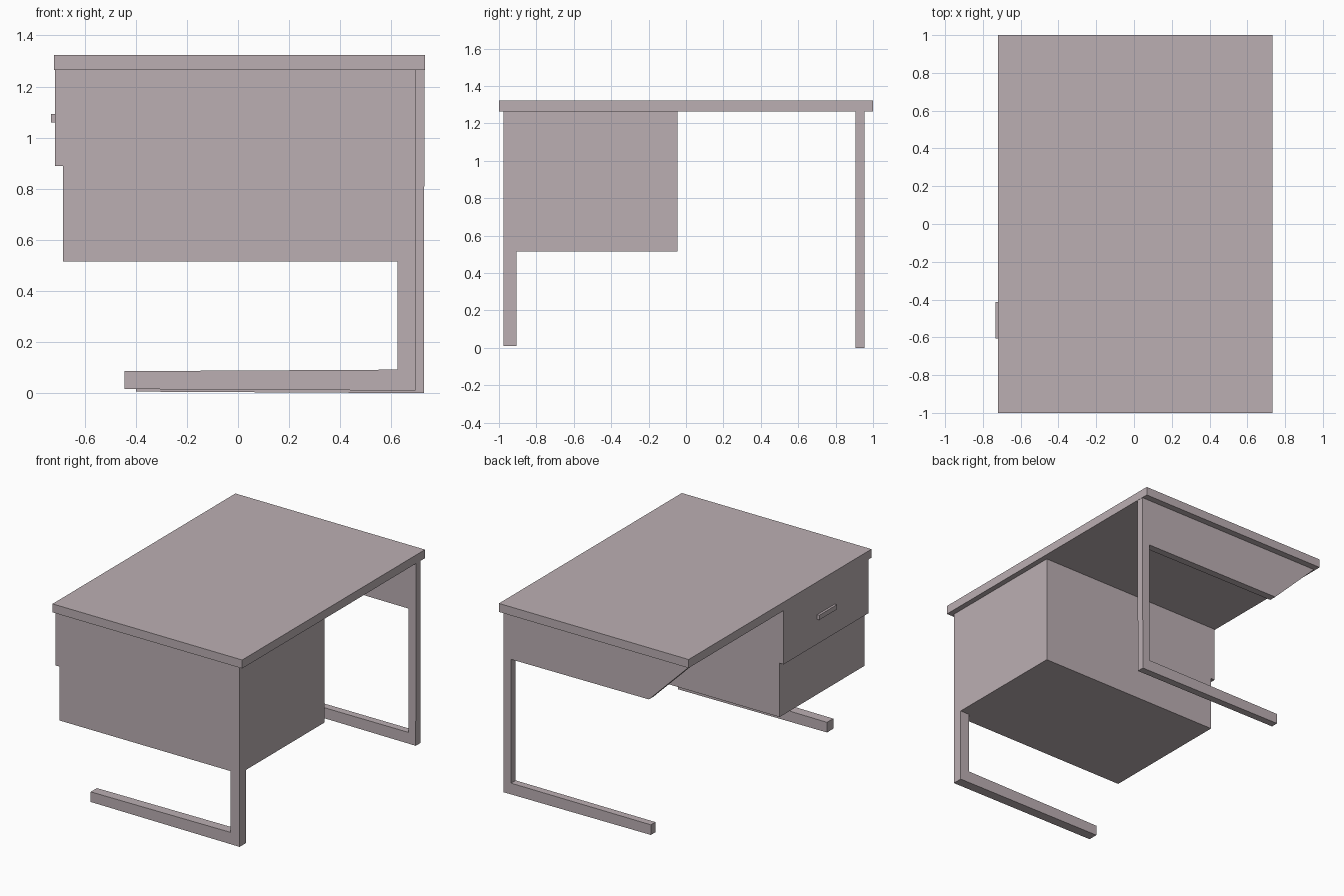
import bpy

if "Cube" in bpy.data.objects:
    bpy.data.objects.remove(bpy.data.objects["Cube"])

# Mauve-grey finish shared by every part
finish = bpy.data.materials.new("mauve_grey")
finish.diffuse_color = (0.50, 0.43, 0.45, 1.0)
finish.use_nodes = True
finish.node_tree.nodes["Principled BSDF"].inputs["Base Color"].default_value = finish.diffuse_color


def prism(name, profile, y0, y1):
    """Extrude an x-z outline along y."""
    n = len(profile)
    verts = [(x, y0, z) for x, z in profile] + [(x, y1, z) for x, z in profile]
    faces = [tuple(range(n)), tuple(range(2 * n - 1, n - 1, -1))]
    faces += [(i, i + n, (i + 1) % n + n, (i + 1) % n) for i in range(n)]
    mesh = bpy.data.meshes.new(name)
    mesh.from_pydata(verts, [], faces)
    mesh.materials.append(finish)
    mesh.update()
    obj = bpy.data.objects.new(name, mesh)
    bpy.context.collection.objects.link(obj)
    return obj


def box(name, x0, x1, y0, y1, z0, z1):
    return prism(name, [(x0, z0), (x1, z0), (x1, z1), (x0, z1)], y0, y1)


TOP_UNDERSIDE = 1.264

# Desk top
box("desk_top", -0.72, 0.732, -1.0, 1.0, TOP_UNDERSIDE, 1.323)

# Drawer pedestal, stepped forward at the upper drawer
prism("drawer_pedestal", [
    (-0.685, 0.516), (0.695, 0.516), (0.695, TOP_UNDERSIDE),
    (-0.716, TOP_UNDERSIDE), (-0.716, 0.889), (-0.685, 0.889)],
    -0.975, -0.045)

# Drawer handle
box("drawer_handle", -0.732, -0.716, -0.605, -0.412, 1.06, 1.093)

# L-shaped leg under the pedestal
prism("pedestal_leg", [
    (-0.445, 0.016), (0.695, 0.01), (0.695, 0.516),
    (0.624, 0.516), (0.624, 0.092), (-0.445, 0.086)],
    -0.975, -0.907)

# C-shaped leg frame with a deep tapered upper panel
prism("open_side_leg", [
    (-0.40, 0.006), (0.727, 0.0), (0.73, TOP_UNDERSIDE),
    (-0.71, TOP_UNDERSIDE), (-0.385, 0.94), (0.67, 0.935),
    (0.67, 0.078), (-0.40, 0.076)],
    0.905, 0.955)
